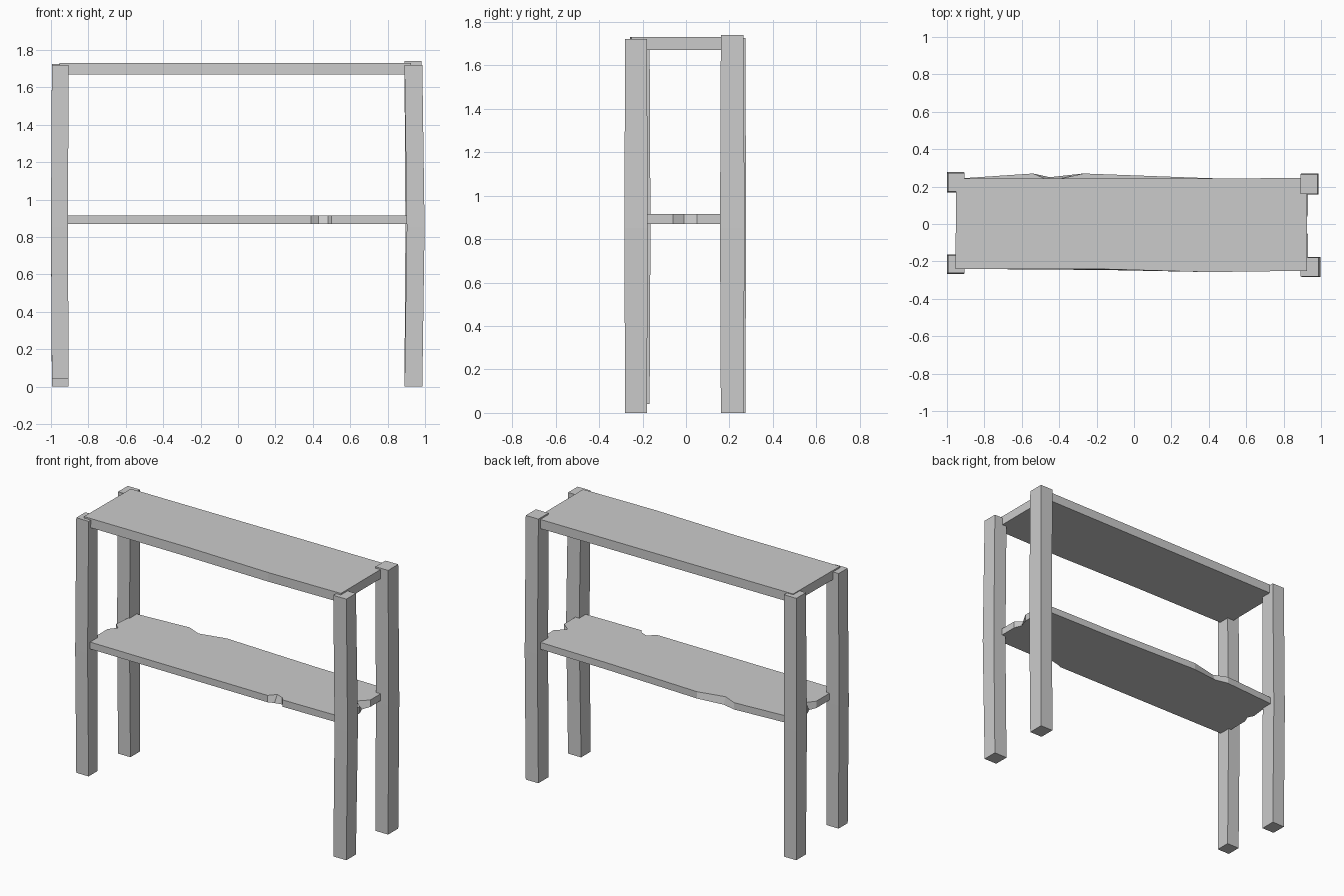
import bpy
import bmesh

if "Cube" in bpy.data.objects:
    bpy.data.objects.remove(bpy.data.objects["Cube"])

# One plain grey for the whole piece
grey = bpy.data.materials.new("weathered grey")
grey.use_nodes = True
colour = (0.6, 0.6, 0.6, 1)
grey.diffuse_color = colour
grey.node_tree.nodes["Principled BSDF"].inputs["Base Color"].default_value = colour


def loft(name, rings):
    """Skin a stack of matching closed outlines and cap both ends."""
    bm = bmesh.new()
    rows = [[bm.verts.new(p) for p in ring] for ring in rings]
    for low, high in zip(rows, rows[1:]):
        for i in range(len(low)):
            j = (i + 1) % len(low)
            bm.faces.new((low[i], low[j], high[j], high[i]))
    bm.faces.new(rows[0][::-1])
    bm.faces.new(rows[-1])
    bmesh.ops.recalc_face_normals(bm, faces=bm.faces)
    mesh = bpy.data.meshes.new(name)
    bm.to_mesh(mesh)
    bm.free()
    mesh.materials.append(grey)
    obj = bpy.data.objects.new(name, mesh)
    bpy.context.collection.objects.link(obj)


def leg(name, x, y, width, depth, bottom, top, bow):
    """Square post, slightly bowed and thicker around shelf height."""
    rings = []
    for z, shift, grow in ((bottom, 0, 0), (0.85, bow, 0.004), (top, 0, 0)):
        w, d = width / 2, depth / 2 + grow
        rings.append([(x + shift + sx * w, y + sy * d, z)
                      for sx, sy in ((-1, -1), (1, -1), (1, 1), (-1, 1))])
    loft(name, rings)


def shelf(name, outline, bottom, top):
    """Board whose outline points carry an extra inset (dx, dy) on the top edge."""
    lower = [(x, y, bottom) for x, y, dx, dy in outline]
    upper = [(x + dx, y + dy, top) for x, y, dx, dy in outline]
    loft(name, [lower, upper])


# Four posts
leg("front_right_leg", -0.95, -0.215, 0.09, 0.095, 0.04, 1.72, -0.005)
leg("front_left_leg", 0.938, -0.23, 0.095, 0.1, 0, 1.72, 0.012)
leg("back_right_leg", -0.95, 0.223, 0.09, 0.1, 0, 1.725, -0.005)
leg("back_left_leg", 0.936, 0.213, 0.092, 0.105, 0, 1.74, 0.005)

# Top board, slightly out of square
shelf("top_shelf", [
    (-0.955, -0.24, 0, 0), (-0.2, -0.245, 0, 0.005), (0.4, -0.257, 0, 0),
    (0.925, -0.25, 0, 0), (0.925, 0.245, 0, 0), (-0.95, 0.242, 0, 0),
], 1.67, 1.73)

# Lower board with chipped edges and ends
shelf("lower_shelf", [
    (-0.93, -0.24, 0, 0), (0.39, -0.25, 0, 0), (0.43, -0.235, 0, 0.03),
    (0.48, -0.225, 0, 0), (0.5, -0.25, 0, 0), (0.93, -0.245, 0, 0),
    (0.93, -0.06, 0, 0), (0.91, -0.01, -0.04, 0), (0.93, 0.05, 0, 0),
    (0.93, 0.235, 0, 0), (0.4, 0.245, 0, 0), (-0.27, 0.27, 0, 0),
    (-0.45, 0.25, 0, -0.02), (-0.54, 0.27, 0, 0), (-0.91, 0.245, 0, 0),
    (-0.93, 0.06, 0, 0), (-0.91, 0.02, 0.02, 0), (-0.93, -0.03, 0, 0),
], 0.87, 0.915)
